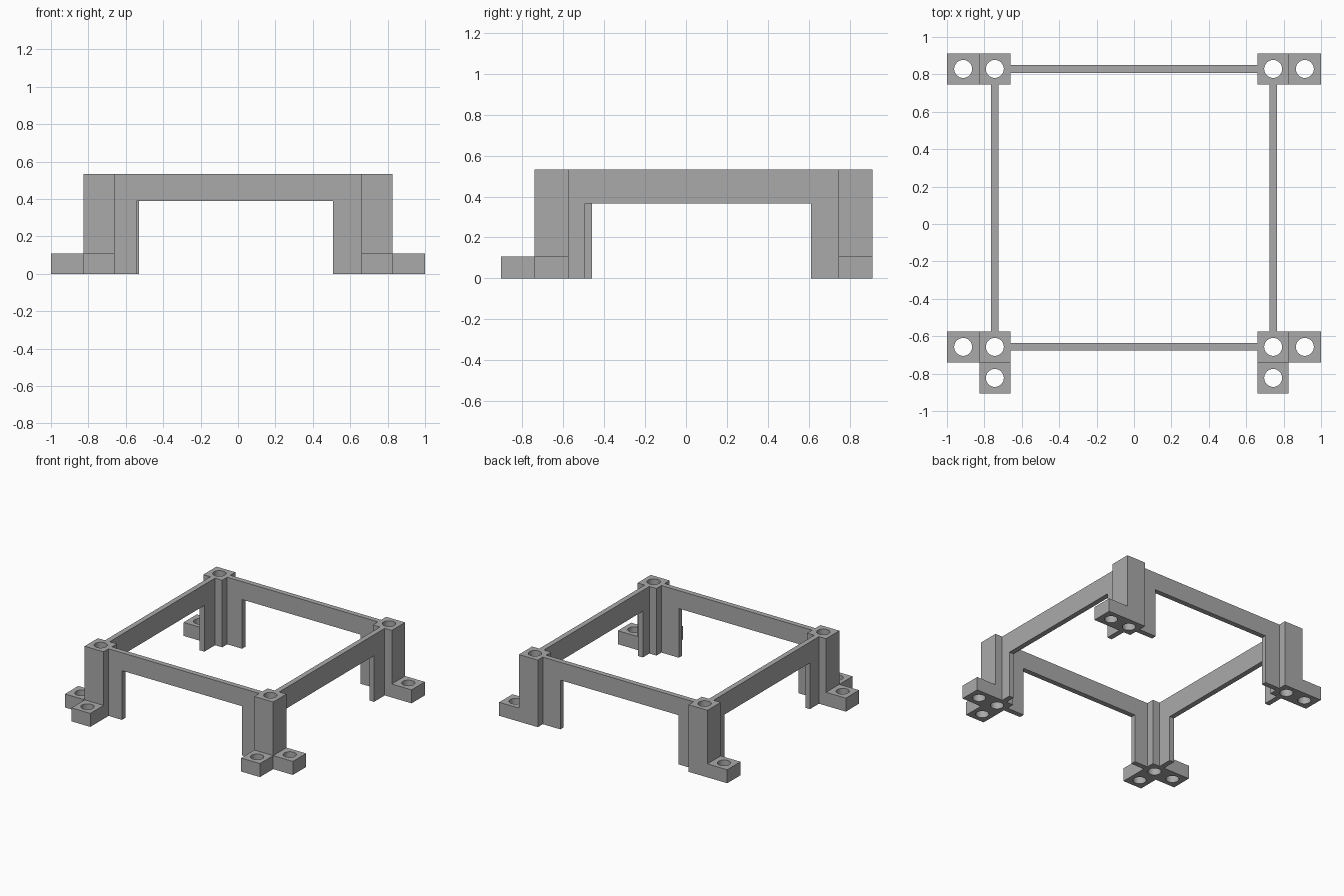
import bpy
import bmesh
import math

cube = bpy.data.objects.get("Cube")
if cube:
    bpy.data.objects.remove(cube, do_unlink=True)

HEIGHT, FOOT_H = 0.532, 0.107
POST_X, INNER_X, OUTER_X = 0.744, 0.661, 0.827
FRONT_Y, BACK_Y = -0.657, 0.829
HALF_Y = 0.083          # half depth of a post
HOLE_R, RAIL_T = 0.048, 0.041
SIDES = 32

grey = bpy.data.materials.new("plain grey")
grey.use_nodes = True
colour = (0.4, 0.4, 0.4, 1)
grey.diffuse_color = colour
grey.node_tree.nodes["Principled BSDF"].inputs["Base Color"].default_value = colour


def finish(name, bm):
    bmesh.ops.recalc_face_normals(bm, faces=bm.faces[:])
    mesh = bpy.data.meshes.new(name)
    bm.to_mesh(mesh)
    bm.free()
    mesh.materials.append(grey)
    obj = bpy.data.objects.new(name, mesh)
    bpy.context.collection.objects.link(obj)
    bpy.ops.object.select_all(action='DESELECT')
    obj.select_set(True)
    bpy.context.view_layer.objects.active = obj
    bpy.ops.object.shade_smooth_by_angle(angle=math.radians(30))


def drilled_block(name, x0, x1, y0, y1, height):
    """Upright box with a round vertical hole through its middle."""
    bm = bmesh.new()
    cx, cy = (x0 + x1) / 2, (y0 + y1) / 2
    hx, hy = abs(x1 - x0) / 2, abs(y1 - y0) / 2
    columns = []
    for i in range(SIDES):
        a = math.tau * i / SIDES
        c, s = math.cos(a), math.sin(a)
        k = max(abs(c), abs(s))     # stretches the circle out to the box edge
        outer = (cx + hx * c / k, cy + hy * s / k)
        inner = (cx + HOLE_R * c, cy + HOLE_R * s)
        columns.append([bm.verts.new((*p, z)) for p, z in
                        ((outer, 0), (outer, height), (inner, height), (inner, 0))])
    for i, col in enumerate(columns):
        nxt = columns[(i + 1) % SIDES]
        for j in range(4):
            k = (j + 1) % 4
            bm.faces.new((col[j], nxt[j], nxt[k], col[k]))
    finish(name, bm)


def arch_rail(name, axis, offset, start, end, open_start, open_end, open_top):
    """Thin rail with a leg at each end, running along x or y."""
    profile = [(start, 0), (open_start, 0), (open_start, open_top),
               (open_end, open_top), (open_end, 0), (end, 0),
               (end, HEIGHT), (start, HEIGHT)]
    bm = bmesh.new()
    low = offset - RAIL_T / 2
    if axis == 'x':
        verts = [bm.verts.new((u, low, z)) for u, z in profile]
        shift = (0, RAIL_T, 0)
    else:
        verts = [bm.verts.new((low, u, z)) for u, z in profile]
        shift = (RAIL_T, 0, 0)
    face = bm.faces.new(verts)
    extruded = bmesh.ops.extrude_face_region(bm, geom=[face])
    moved = [g for g in extruded['geom'] if isinstance(g, bmesh.types.BMVert)]
    bmesh.ops.translate(bm, verts=moved, vec=shift)
    finish(name, bm)


# Corner posts with their drilled mounting feet
for side, sx in (("left", 1), ("right", -1)):
    for end, y in (("front", FRONT_Y), ("back", BACK_Y)):
        y0, y1 = y - HALF_Y, y + HALF_Y
        drilled_block(f"{end}_{side}_post", sx * INNER_X, sx * OUTER_X, y0, y1, HEIGHT)
        drilled_block(f"{end}_{side}_side_foot", sx * OUTER_X, sx, y0, y1, FOOT_H)
    toe = FRONT_Y - HALF_Y
    drilled_block(f"{side}_front_foot", sx * INNER_X, sx * OUTER_X,
                  toe - 2 * HALF_Y, toe, FOOT_H)

# Rails between the posts
arch_rail("front_rail", 'x', FRONT_Y, -INNER_X, INNER_X, -0.543, 0.508, 0.39)
arch_rail("back_rail", 'x', BACK_Y, -INNER_X, INNER_X, -0.53, 0.508, 0.39)
rail_start, rail_end = FRONT_Y + HALF_Y, BACK_Y - HALF_Y
arch_rail("left_rail", 'y', POST_X, rail_start, rail_end, -0.493, 0.612, 0.366)
arch_rail("right_rail", 'y', -POST_X, rail_start, rail_end, -0.461, 0.612, 0.366)
